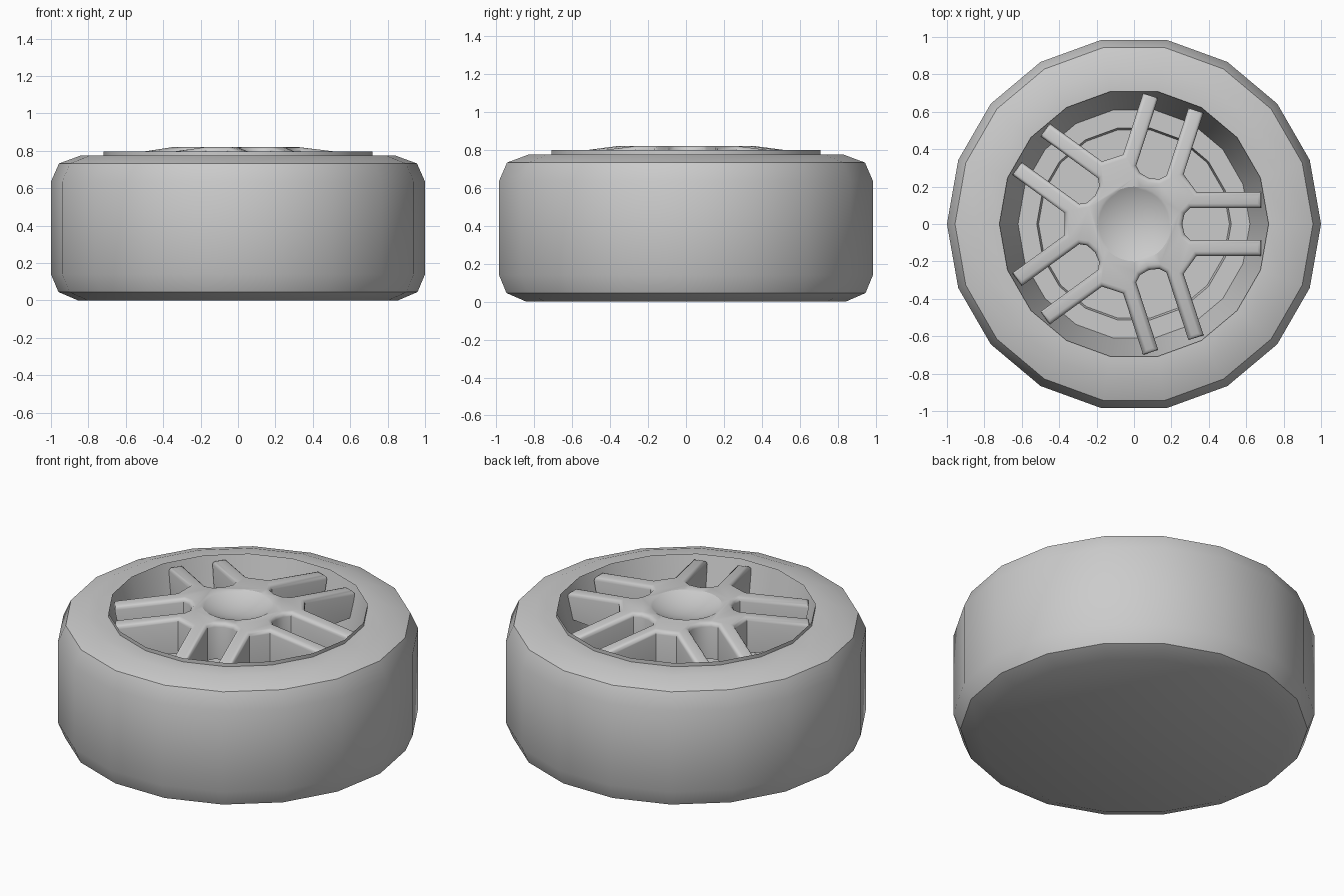
import bpy, bmesh, math
from mathutils import Matrix, Vector

if "Cube" in bpy.data.objects:
    bpy.data.objects.remove(bpy.data.objects["Cube"])


def finish(bm, name, angle=30):
    bmesh.ops.recalc_face_normals(bm, faces=bm.faces)
    me = bpy.data.meshes.new(name)
    bm.to_mesh(me)
    bm.free()
    ob = bpy.data.objects.new(name, me)
    bpy.context.collection.objects.link(ob)
    bpy.ops.object.select_all(action='DESELECT')
    bpy.context.view_layer.objects.active = ob
    ob.select_set(True)
    bpy.ops.object.shade_smooth_by_angle(angle=math.radians(angle))
    return ob


def lathe(name, profile, n=18, cap_start=False, cap_end=False):
    bm = bmesh.new()
    rings = [[bm.verts.new((r * math.cos(math.tau * i / n), r * math.sin(math.tau * i / n), z))
              for i in range(n)] for r, z in profile]
    for a, b in zip(rings, rings[1:]):
        for i in range(n):
            j = (i + 1) % n
            bm.faces.new((a[i], a[j], b[j], b[i]))
    if cap_start:
        bm.faces.new(rings[0][::-1])
    if cap_end:
        bm.faces.new(rings[-1])
    # outward orientation is set by joining direction in finish()
    return finish(bm, name)


# tyre with closed back, and rim well, as one closed turned body
lathe("tyre_and_rim", [(.855, 0), (.96, .045), (1, .14), (1, .635), (.957, .732),
                       (.84, .775), (.72, .775), (.72, .797), (.62, .41),
                       (.52, .41), (.51, .37)], cap_start=True, cap_end=True)

# spoke wheel: star-shaped core with five pairs of parallel spokes
core = [(.335, -.17), (.30, -.085), (.27, -.055), (.258, 0), (.27, .055), (.30, .085), (.335, .17)]
bm = bmesh.new()


def ring_pts(pts, z):
    out = []
    for k in range(5):
        m = Matrix.Rotation(math.tau * k / 5, 3, 'Z')
        out.append([bm.verts.new(m @ Vector((x, y, z))) for x, y in pts])
    return out


top, bot = ring_pts(core, .82), ring_pts(core, .60)
tip_t = ring_pts([(.685, y) for y in (-.17, -.085, .085, .17)], .775)
tip_b = ring_pts([(.655, y) for y in (-.17, -.085, .085, .17)], .62)
rim_loop_t, rim_loop_b = [], []
for k in range(5):
    for loop, c, t in ((rim_loop_t, top[k], tip_t[k]), (rim_loop_b, bot[k], tip_b[k])):
        loop += [c[0], t[0], t[1]] + c[1:6] + [t[2], t[3], c[6]]
        bm.faces.new((c[0], t[0], t[1], c[1]))
        bm.faces.new((c[5], t[2], t[3], c[6]))
bm.faces.new([v for c in top for v in c])
bm.faces.new([v for c in bot for v in c])
n = len(rim_loop_t)
for i in range(n):
    j = (i + 1) % n
    bm.faces.new((rim_loop_t[i], rim_loop_b[i], rim_loop_b[j], rim_loop_t[j]))
bmesh.ops.recalc_face_normals(bm, faces=bm.faces)
edges = [bm.edges.get((rim_loop_t[i], rim_loop_t[(i + 1) % n])) for i in range(n)]
bmesh.ops.bevel(bm, geom=edges, offset=.024, segments=3, profile=.5, affect='EDGES', clamp_overlap=True)
spokes = finish(bm, "spokes", 40)

# shallow dish in the hub centre
bm = bmesh.new()
bmesh.ops.create_uvsphere(bm, u_segments=36, v_segments=48, radius=.425,
                          matrix=Matrix.Translation((0, 0, 1.195)))
cutter = finish(bm, "dish_cutter")
cutter.hide_render = True
cutter.hide_viewport = True
mod = spokes.modifiers.new("dish", 'BOOLEAN')
mod.operation = 'DIFFERENCE'
mod.solver = 'EXACT'
mod.object = cutter
